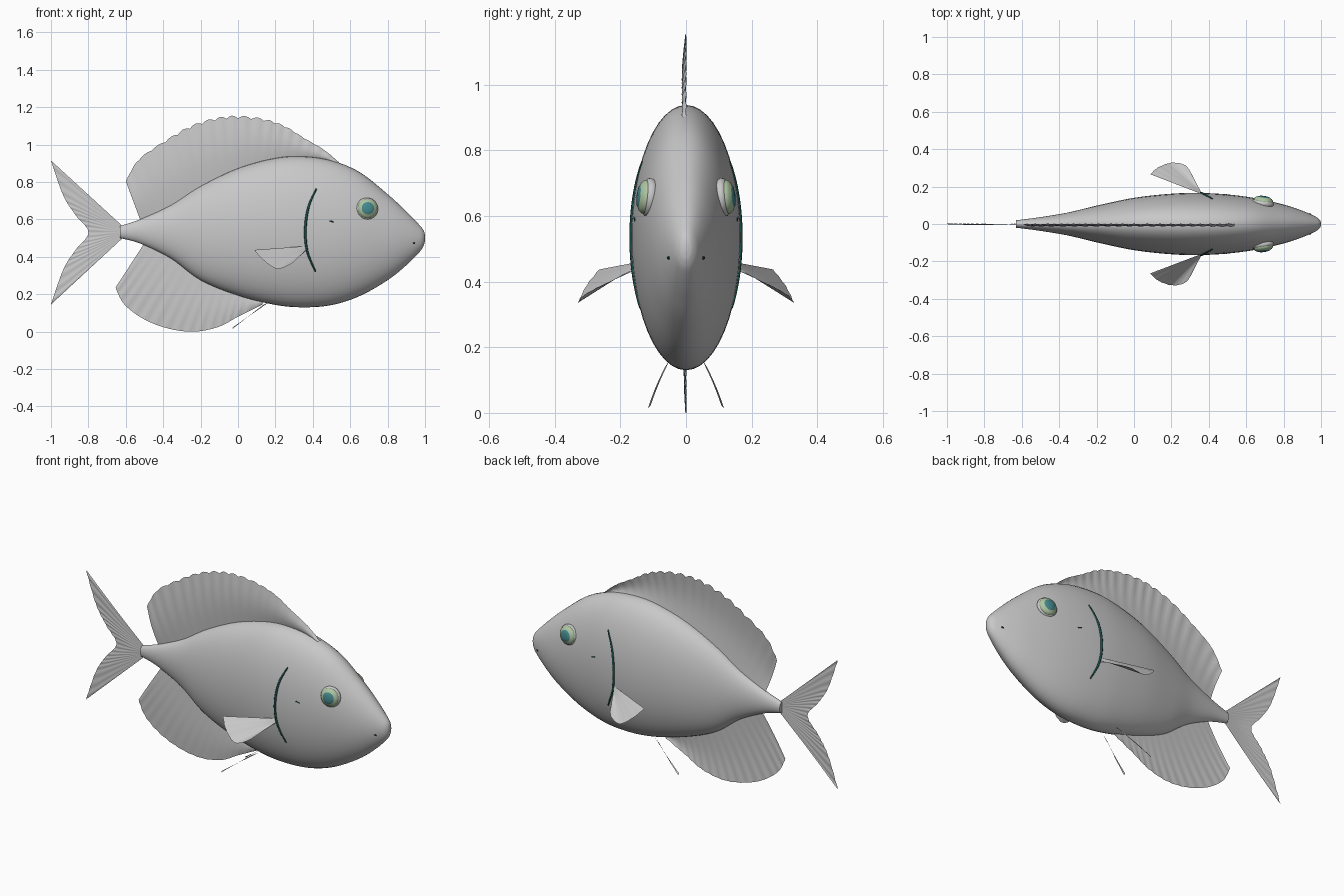
import bpy, bmesh, math
from mathutils import Vector

cube = bpy.data.objects.get("Cube")
if cube:
    bpy.data.objects.remove(cube, do_unlink=True)


def material(name, rgb):
    m = bpy.data.materials.new(name)
    m.use_nodes = True
    col = (*rgb, 1.0)
    m.diffuse_color = col
    m.node_tree.nodes["Principled BSDF"].inputs["Base Color"].default_value = col
    return m


GREY = material("skin grey", (0.58, 0.58, 0.58))
GREEN = material("iris pale green", (0.42, 0.56, 0.36))
TEAL = material("pupil teal", (0.06, 0.25, 0.27))
DARK = material("gill dark teal", (0.01, 0.07, 0.06))


def spline(pts, t):
    """Smooth curve through the points, t from 0 to 1."""
    f = min(max(t, 0.0), 1.0) * (len(pts) - 1)
    i = min(int(f), len(pts) - 2)
    u = f - i
    p = [Vector(pts[min(max(i + k, 0), len(pts) - 1)]) for k in (-1, 0, 1, 2)]
    return 0.5 * (2 * p[1] + (p[2] - p[0]) * u
                  + (2 * p[0] - 5 * p[1] + 4 * p[2] - p[3]) * u ** 2
                  + (3 * p[1] - p[0] - 3 * p[2] + p[3]) * u ** 3)


def grid_object(name, rows, mats, closed=False, caps=False, solid=False, rule=None, angle=40):
    """Skin a list of point rows into a smooth surface."""
    bm = bmesh.new()
    vs = [[bm.verts.new(p) for p in r] for r in rows]
    n = len(rows[0])
    for i in range(len(vs) - 1):
        for j in range(n if closed else n - 1):
            k = (j + 1) % n
            f = bm.faces.new((vs[i][j], vs[i][k], vs[i + 1][k], vs[i + 1][j]))
            f.material_index = rule(i) if rule else 0
    if caps:
        bm.faces.new(vs[0])
        bm.faces.new(vs[-1]).material_index = len(mats) - 1
    if solid:
        bmesh.ops.recalc_face_normals(bm, faces=bm.faces)
    me = bpy.data.meshes.new(name)
    bm.to_mesh(me)
    bm.free()
    for m in mats:
        me.materials.append(m)
    ob = bpy.data.objects.new(name, me)
    bpy.context.collection.objects.link(ob)
    bpy.ops.object.select_all(action="DESELECT")
    bpy.context.view_layer.objects.active = ob
    ob.select_set(True)
    bpy.ops.object.shade_smooth_by_angle(angle=math.radians(angle))
    return ob


# Body: elliptical sections given as x, top, bottom and half width
KEYS = [Vector(k) for k in (
    (-0.63, 0.565, 0.500, 0.020), (-0.52, 0.602, 0.470, 0.034),
    (-0.36, 0.675, 0.392, 0.060), (-0.20, 0.777, 0.275, 0.098),
    (0.00, 0.873, 0.193, 0.140), (0.20, 0.928, 0.143, 0.162),
    (0.35, 0.937, 0.130, 0.166), (0.50, 0.915, 0.142, 0.158),
    (0.65, 0.853, 0.190, 0.138), (0.80, 0.735, 0.275, 0.104),
    (0.90, 0.643, 0.355, 0.071), (0.97, 0.570, 0.425, 0.040),
    (0.993, 0.540, 0.460, 0.022), (1.00, 0.515, 0.488, 0.007))]
SECTIONS = [spline(KEYS, i / 78) for i in range(79)]


def section(x):
    for a, b in zip(SECTIONS, SECTIONS[1:]):
        if a[0] <= x <= b[0]:
            return a.lerp(b, (x - a[0]) / max(b[0] - a[0], 1e-6))
    return SECTIONS[0]


def skin(x, z, side, lift=0.0):
    """Point on the flank at a given x and z."""
    _, top, bot, w = section(x)
    q = (z - (top + bot) / 2) / ((top - bot) / 2)
    return Vector((x, side * (w * math.sqrt(max(0, 1 - q * q)) + lift), z))


rings = []
for x, top, bot, w in SECTIONS:
    angles = [2 * math.pi * j / 48 for j in range(48)]
    rings.append([(x, w * math.cos(a), (top + bot) / 2 + (top - bot) / 2 * math.sin(a))
                  for a in angles])
grid_object("body", rings, [GREY], closed=True, caps=True, solid=True)


# Fins: rays run from a base line to an outer edge, slightly pleated
def fin(name, base, edge, rays, bow=0.0, scallop=0.0, pleat=0.002, steps=4, rows=6):
    n = rays * steps
    grid = []
    for i in range(n + 1):
        t = i / n
        a, b = base(t), edge(t)
        wave = math.sin(math.pi * i / steps)
        b = b.lerp(a, scallop * (1 - abs(wave)) * math.sin(math.pi * t))
        ripple = pleat * math.cos(2 * math.pi * i / steps)
        row = []
        for j in range(rows + 1):
            s = j / rows
            p = a.lerp(b, s)
            p.y += bow * math.sin(math.pi * s) + ripple * s
            row.append(p)
        grid.append(row)
    return grid_object(name, grid, [GREY], angle=60)


def outline(pts):
    return lambda t: spline([(x, 0, z) for x, z in pts], t)


def back_line(t):
    x = 0.54 - 1.06 * t
    return Vector((x, 0, section(x)[1] - 0.012))


def belly_line(t):
    x = 0.13 - 0.63 * t
    return Vector((x, 0, section(x)[2] + 0.012))


fin("dorsal_fin", back_line, outline([
    (0.54, 0.905), (0.46, 0.972), (0.355, 1.035), (0.25, 1.10), (0.14, 1.138), (0.0, 1.155),
    (-0.125, 1.143), (-0.26, 1.098), (-0.39, 1.022), (-0.53, 0.922), (-0.60, 0.805)]),
    20, bow=-0.012, scallop=0.05)
fin("anal_fin", belly_line, outline([
    (0.13, 0.145), (0.0, 0.08), (-0.10, 0.027), (-0.23, 0.0), (-0.366, 0.015),
    (-0.50, 0.065), (-0.607, 0.145), (-0.655, 0.235)]), 16, bow=-0.006)

# Forked tail, mirrored about its middle height
upper = [(-1.0, 0.385), (-0.935, 0.20), (-0.87, 0.095), (-0.80, 0.0)]
fork = [(x, 0.53 + h) for x, h in upper] + [(x, 0.53 - h) for x, h in upper[-2::-1]]
fin("tail_fin", lambda t: Vector((-0.615, 0, 0.562 - 0.06 * t)), outline(fork),
    18, bow=-0.004)

# Eye profile: radius and height, from the socket to the pupil
EYE = [(0.035, -0.03), (0.054, -0.015), (0.059, 0.0), (0.057, 0.008), (0.052, 0.012),
       (0.051, 0.018), (0.044, 0.026), (0.033, 0.031), (0.031, 0.033), (0.016, 0.036),
       (0.002, 0.037)]


def eye_colour(i):
    return 0 if i < 4 else 1 if i < 7 else 2


def dot(name, points, radius, taper=False):
    """Small round tube along a few points."""
    cu = bpy.data.curves.new(name, "CURVE")
    cu.dimensions = "3D"
    cu.bevel_depth = radius
    cu.bevel_resolution = 2
    cu.use_fill_caps = True
    sp = cu.splines.new("POLY")
    sp.points.add(len(points) - 1)
    for i, p in enumerate(points):
        sp.points[i].co = (*p, 1)
        if taper:
            u = 2 * i / (len(points) - 1) - 1
            sp.points[i].radius = 1 - 0.5 * u * u
    cu.materials.append(DARK)
    ob = bpy.data.objects.new(name, cu)
    bpy.context.collection.objects.link(ob)


for label, side in (("left", 1), ("right", -1)):
    flip = Vector((1, side, 1))

    # Eye
    axis = Vector((0.14, 0.97, 0.10)).normalized()
    across = axis.cross(Vector((0, 0, 1))).normalized()
    up = across.cross(axis)
    centre = Vector((0.69, 0.113, 0.657))
    rows = [[(centre + axis * h + (across * math.cos(a) + up * math.sin(a)) * r) * flip
             for a in [2 * math.pi * j / 32 for j in range(32)]] for r, h in EYE]
    grid_object(label + "_eye", rows, [GREY, GREEN, TEAL], closed=True, caps=True,
                solid=True, rule=eye_colour)

    # Gill slit, nostril and cheek mark
    slit = [(0.42, 0.765), (0.378, 0.67), (0.36, 0.55), (0.37, 0.43), (0.415, 0.32)]
    path = [spline([(x, 0, z) for x, z in slit], i / 24) for i in range(25)]
    dot(label + "_gill_slit", [skin(p.x, p.z, side) for p in path], 0.007, True)
    dot(label + "_nostril", [skin(0.935, 0.472, side), skin(0.945, 0.472, side)], 0.004)
    dot(label + "_cheek_mark", [skin(0.49, 0.593, side), skin(0.512, 0.586, side)], 0.003)

    # Pectoral fin
    tip = [(0.087, 0.265, 0.437), (0.13, 0.303, 0.388), (0.205, 0.328, 0.337),
           (0.275, 0.313, 0.357), (0.31, 0.265, 0.385)]
    tip = [Vector(p) * flip for p in tip]
    root_a, root_b = Vector((0.375, 0.155, 0.458)) * flip, Vector((0.365, 0.155, 0.435)) * flip
    fin(label + "_pectoral_fin", lambda t: root_a.lerp(root_b, t),
        lambda t: spline(tip, t), 8, pleat=0.001)

    # Pelvic fin, a narrow blade trailing under the belly
    hip, heel = Vector((0.17, 0.05, 0.16)) * flip, Vector((0.13, 0.064, 0.14)) * flip
    end_a, end_b = Vector((-0.03, 0.108, 0.022)) * flip, Vector((-0.03, 0.116, 0.014)) * flip
    fin(label + "_pelvic_fin", lambda t: hip.lerp(heel, t),
        lambda t: end_a.lerp(end_b, t), 2, bow=side * 0.003, pleat=0.0)
